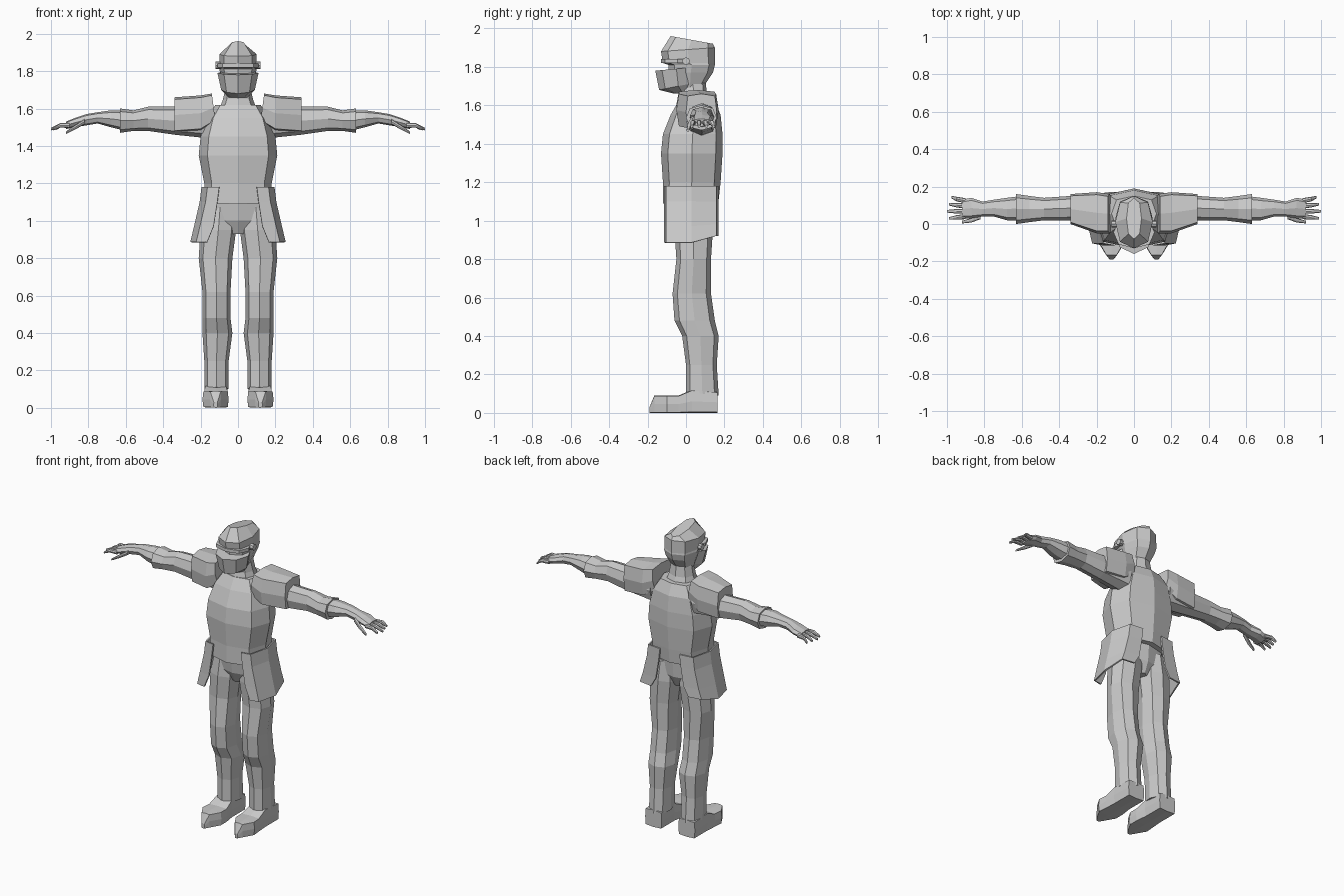
import bpy, bmesh, math

cube = bpy.data.objects.get("Cube")
if cube:
    bpy.data.objects.remove(cube)

grey = bpy.data.materials.new("plain grey")
grey.use_nodes = True
colour = (.6, .6, .6, 1)
grey.diffuse_color = colour
grey.node_tree.nodes["Principled BSDF"].inputs["Base Color"].default_value = colour


def finish(name, bm, mirror=False, thickness=0):
    """Turn a bmesh into a flat-shaded object, optionally mirrored or thickened."""
    bmesh.ops.recalc_face_normals(bm, faces=bm.faces)
    mesh = bpy.data.meshes.new(name)
    bm.to_mesh(mesh)
    bm.free()
    mesh.materials.append(grey)
    obj = bpy.data.objects.new(name, mesh)
    bpy.context.collection.objects.link(obj)
    if thickness:
        solid = obj.modifiers.new("thickness", 'SOLIDIFY')
        solid.thickness = thickness
        solid.offset = 0
    if mirror:
        obj.modifiers.new("other side", 'MIRROR').use_mirror_merge = False
    return obj


def section(axis, place, u_low, u_high, v_low, v_high, tilt=0, corner=.75):
    """Eight-sided section across an axis, filling the given extents."""
    points = []
    for i in range(8):
        angle = i * math.pi / 4
        reach = corner * math.sqrt(2) if i % 2 else 1
        across, along = math.cos(angle) * reach, math.sin(angle) * reach
        u = (u_low + u_high + across * (u_high - u_low)) / 2
        v = (v_low + v_high + along * (v_high - v_low)) / 2
        w = place + tilt * along
        points.append({'x': (w, u, v), 'y': (u, w, v), 'z': (u, v, w)}[axis])
    return points


def skin(bm, rows, closed=True):
    """Bridge rows of points with quads; closed rows get end caps."""
    rings = [[bm.verts.new(point) for point in row] for row in rows]
    count = len(rings[0])
    for low, high in zip(rings, rings[1:]):
        for i in range(count if closed else count - 1):
            j = (i + 1) % count
            bm.faces.new((low[i], low[j], high[j], high[i]))
    if closed:
        bm.faces.new(rings[0])
        bm.faces.new(rings[-1])


def loft(name, axis, rows, mirror=False, corner=.75):
    """Solid through sections placed along one axis."""
    bm = bmesh.new()
    skin(bm, [section(axis, *row, corner=corner) for row in rows])
    return finish(name, bm, mirror)


def upright(name, rows, corner=.75):
    """Centred loft from rows of height, half width, front, back and tilt."""
    full = [(z, -half, half, front, back, *tilt) for z, half, front, back, *tilt in rows]
    return loft(name, 'z', full, corner=corner)


# Trunk, hips and neck
upright("jacket_body", [
    (1.1, .18, -.12, .17, .01),
    (1.2, .18, -.12, .18),
    (1.35, .21, -.13, .19),
    (1.45, .2, -.12, .19),
    (1.55, .17, -.08, .18),
    (1.62, .12, -.04, .15)], corner=.78)
upright("hips", [
    (.93, .04, -.03, .1),
    (1, .15, -.06, .13),
    (1.13, .16, -.08, .14)])
upright("neck", [
    (1.57, .11, -.05, .14),
    (1.65, .08, -.03, .11),
    (1.74, .06, -.03, .1)])

# Helmet: skull with a raised peak, jaw guard, brow band and hinges
upright("helmet_skull", [
    (1.68, .06, -.04, .08),
    (1.77, .09, -.09, .14),
    (1.81, .1, -.09, .15),
    (1.82, .1, -.12, .15),
    (1.89, .1, -.13, .15, .01),
    (1.94, .04, -.08, .14, -.02)])
upright("jaw_guard", [
    (1.66, .05, -.06, .03),
    (1.7, .09, -.14, .06, .02),
    (1.79, .11, -.16, .06, .01)], corner=.68)
upright("brow_band", [(z, .11, -.13, .04) for z in (1.82, 1.84)])
hinge = .02
loft("visor_hinge", 'x', [
    (x, -hinge, hinge, 1.83 - hinge, 1.83 + hinge) for x in (.09, .12)],
    mirror=True, corner=.7)

# Sleeves, cuffs, forearms and shoulder pads
loft("sleeve", 'x', [
    (.15, 0, .16, 1.44, 1.63),
    (.34, .02, .15, 1.46, 1.61),
    (.48, .02, .14, 1.48, 1.61),
    (.56, .01, .15, 1.48, 1.59),
    (.63, 0, .16, 1.47, 1.6)], mirror=True)
loft("forearm", 'x', [
    (.6, .02, .15, 1.48, 1.59),
    (.68, .02, .14, 1.5, 1.59),
    (.75, .04, .13, 1.52, 1.58),
    (.81, .04, .12, 1.51, 1.57),
    (.87, .03, .14, 1.5, 1.55),
    (.92, .03, .13, 1.49, 1.53)], mirror=True)
loft("shoulder_pad", 'x', [
    (.13, -.05, .16, 1.53, 1.68, .01),
    (.2, -.05, .17, 1.48, 1.67),
    (.34, 0, .16, 1.47, 1.66)], mirror=True, corner=.88)


def finger(bm, base, knuckle, tip):
    """Tapering finger through three joints."""
    rows = []
    for (x, y, z), size in zip((base, knuckle, tip), (.014, .012, .007)):
        rows.append(section('x', x, y - size, y + size, z - size, z + size))
    skin(bm, rows)


# Four spread fingers and a thumb
bm = bmesh.new()
for k in range(4):
    spread = (k - 1) * .005
    y = .04 + .028 * k
    length = 1 - abs(k - 1) * .012
    finger(bm, (.9, y, 1.51), (.95, y + spread, 1.51), (length, y + spread * 2, 1.49))
finger(bm, (.82, .04, 1.53), (.87, .02, 1.5), (.92, .01, 1.47))
finish("fingers_and_thumb", bm, True)

# Coat tails: one open panel wrapping each hip, flaring downwards
bm = bmesh.new()
rows = []
front, back, bevel = -.11, .165, .03
for z, inner, outer, lift in (
        (1.18, .1, .19, 0),
        (1.1, .11, .2, 0),
        (.97, .13, .23, .01),
        (.885, .165, .25, .035)):
    rows.append([
        (inner, front, z),
        (outer - bevel, front + .01, z),
        (outer, (front + back) / 2, z),
        (outer - bevel, back - .01, z + lift),
        (inner - bevel, back, z + lift)])
skin(bm, rows, closed=False)
finish("coat_tail", bm, True, .01)

# Trouser legs with a knee bulge
loft("trouser_leg", 'z', [
    (.1, .05, .18, 0, .17, -.01),
    (.25, .05, .18, 0, .16),
    (.4, .03, .19, -.02, .17),
    (.48, .04, .19, -.06, .15),
    (.62, .04, .19, -.07, .13),
    (.8, .03, .21, -.05, .13),
    (.95, .01, .2, -.06, .14),
    (1.08, .02, .17, -.05, .13)], mirror=True)

# Pointed shoes
loft("shoe", 'y', [
    (.165, .06, .18, 0, .11),
    (.03, .06, .18, 0, .12),
    (-.04, .05, .185, 0, .09),
    (-.1, .05, .19, 0, .09),
    (-.165, .09, .15, 0, .09),
    (-.19, .11, .13, 0, .03)], mirror=True, corner=.93)
